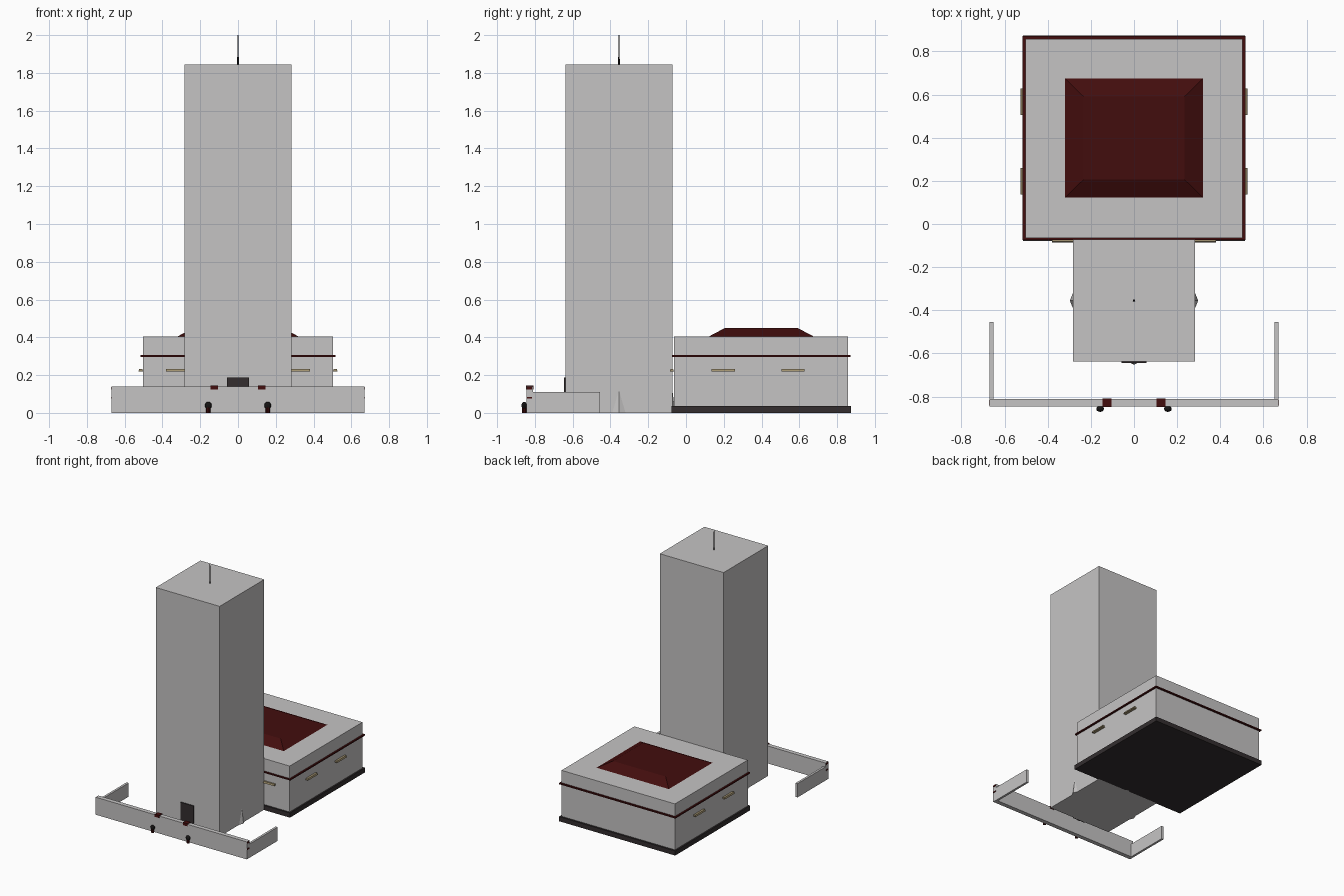
import bpy, bmesh
from math import pi

cube = bpy.data.objects.get("Cube")
if cube:
    bpy.data.objects.remove(cube, do_unlink=True)


def material(name, rgb):
    m = bpy.data.materials.new(name)
    m.use_nodes = True
    m.diffuse_color = (*rgb, 1)
    m.node_tree.nodes["Principled BSDF"].inputs["Base Color"].default_value = (*rgb, 1)
    return m


GREY = material("pale_grey", (0.56, 0.55, 0.55))
RED = material("dark_red", (0.055, 0.004, 0.004))
DARK = material("charcoal", (0.033, 0.027, 0.028))
TAN = material("tan", (0.36, 0.29, 0.16))
BLACK = material("black", (0.008, 0.007, 0.007))


def finish(name, bm, mat):
    bmesh.ops.recalc_face_normals(bm, faces=bm.faces)
    mesh = bpy.data.meshes.new(name)
    bm.to_mesh(mesh)
    bm.free()
    mesh.materials.append(mat)
    ob = bpy.data.objects.new(name, mesh)
    bpy.context.collection.objects.link(ob)
    return ob


def box(name, mat, x, y, z, inset=(0, 0)):
    """Box from ranges; inset draws in the upper face."""
    bm = bmesh.new()
    bmesh.ops.create_cube(bm, size=1)
    for v in bm.verts:
        sx, sy, top = v.co.x * 2, v.co.y * 2, v.co.z > 0
        v.co.x = x[sx > 0] - (sx * inset[0] if top else 0)
        v.co.y = y[sy > 0] - (sy * inset[1] if top else 0)
        v.co.z = z[top]
    return finish(name, bm, mat)


def cone(name, mat, loc, r1, r2, depth, sides):
    bm = bmesh.new()
    bmesh.ops.create_cone(bm, cap_ends=True, segments=sides, radius1=r1, radius2=r2, depth=depth)
    ob = finish(name, bm, mat)
    ob.location = (loc[0], loc[1], loc[2] + depth / 2)
    return ob


# Tower with mast
box("tower", GREY, (-0.283, 0.283), (-0.637, -0.072), (0, 1.845))
cone("mast_base", BLACK, (0, -0.355, 1.845), 0.005, 0.004, 0.04, 8)
cone("mast", BLACK, (0, -0.355, 1.885), 0.003, 0.002, 0.115, 8)

# Low pyramids at the foot of each tower face
for name, x, y, turned in (("left", 0.283, -0.355, True), ("right", -0.283, -0.355, True),
                           ("front", 0, -0.637, False), ("back", 0, -0.072, False)):
    spike = cone(name + "_foot_pyramid", GREY, (x, y, 0), 0.035, 0, 0.12, 4)
    spike.scale = (1, 0.42, 1)
    if turned:
        spike.rotation_euler.z = pi / 2

# Tower door
box("tower_door", DARK, (-0.057, 0.057), (-0.645, -0.637), (0, 0.187))

# Hall
box("hall_base", DARK, (-0.515, 0.515), (-0.078, 0.873), (0, 0.037))
box("hall", GREY, (-0.503, 0.503), (-0.064, 0.858), (0.03, 0.405))
box("hall_band", RED, (-0.516, 0.516), (-0.075, 0.872), (0.296, 0.306))
box("hall_roof", RED, (-0.32, 0.32), (0.122, 0.675), (0.405, 0.45), (0.087, 0.085))

# Ledges, gate caps, lamps and side walls, mirrored left and right
for side, s in (("left", 1), ("right", -1)):
    def span(a, b):
        return tuple(sorted((s * a, s * b)))

    box(side + "_front_ledge", TAN, span(0.28, 0.38), (-0.086, -0.064), (0.219, 0.232), (0, 0.004))
    for pos, y in (("fore", (0.136, 0.259)), ("aft", (0.505, 0.628))):
        box(f"{side}_{pos}_ledge", TAN, span(0.503, 0.527), y, (0.219, 0.232), (0.004, 0))
    box(side + "_side_wall", GREY, span(0.652, 0.67), (-0.81, -0.455), (0, 0.11))
    box(side + "_gate_cap", RED, span(0.105, 0.145), (-0.848, -0.808), (0.125, 0.146))
    for level, z in (("upper", (0.125, 0.138)), ("lower", (0.075, 0.085))):
        box(f"{side}_{level}_end_plate", RED, span(0.67, 0.673), (-0.842, -0.815), z)

    # Lamp: short post with a rounded head
    cone(side + "_lamp_post", RED, (s * 0.157, -0.857, 0), 0.012, 0.012, 0.03, 10)
    bm = bmesh.new()
    bmesh.ops.create_uvsphere(bm, u_segments=12, v_segments=8, radius=1)
    head = finish(side + "_lamp_head", bm, BLACK)
    head.location = (s * 0.157, -0.857, 0.039)
    head.scale = (0.018, 0.014, 0.02)

# Front wall
box("front_wall", GREY, (-0.67, 0.67), (-0.845, -0.81), (0, 0.14))
